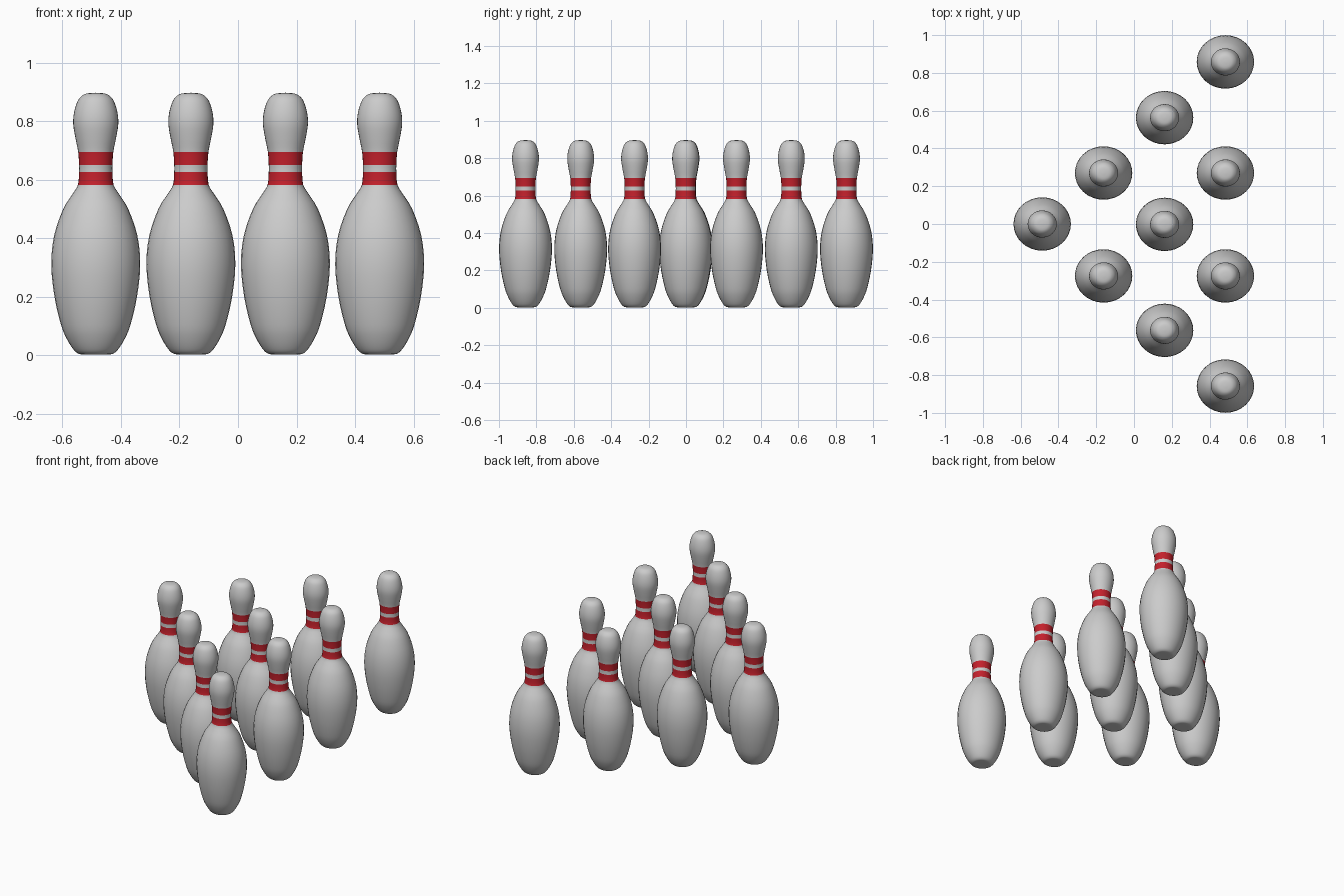
import bpy, bmesh
from math import sin, cos, pi
from mathutils import Vector

if "Cube" in bpy.data.objects:
    bpy.data.objects.remove(bpy.data.objects["Cube"])

SEGMENTS = 32
DEPTH_SCALE = 0.93  # pins are slightly narrower front to back

# Half profile of a pin (radius, height), bottom to top
PROFILE = [(0, 0.003), (0.045, 0.003), (0.062, 0.007), (0.078, 0.022),
           (0.100, 0.058), (0.119, 0.105), (0.141, 0.20), (0.152, 0.31),
           (0.142, 0.41), (0.111, 0.50), (0.080, 0.55), (0.061, 0.582),
           (0.057, 0.627), (0.057, 0.65), (0.060, 0.695), (0.069, 0.74),
           (0.077, 0.79), (0.074, 0.83), (0.063, 0.866), (0.050, 0.884),
           (0.032, 0.894), (0, 0.897)]
STRIPES = [(0.582, 0.627), (0.65, 0.695)]


def smooth_profile(points, steps=3):
    """Catmull-Rom curve through the profile points."""
    p = [Vector(q) for q in points]
    p = [p[0]] + p + [p[-1]]
    out = []
    for a, b, c, d in zip(p, p[1:], p[2:], p[3:]):
        for i in range(steps):
            t = i / steps
            out.append(0.5 * (2 * b + (c - a) * t + (2 * a - 5 * b + 4 * c - d) * t ** 2
                              + (3 * b - a - 3 * c + d) * t ** 3))
    return out + [p[-1]]


def material(name, color):
    m = bpy.data.materials.new(name)
    m.diffuse_color = color
    m.use_nodes = True
    m.node_tree.nodes["Principled BSDF"].inputs["Base Color"].default_value = m.diffuse_color
    return m


def pin_mesh():
    bm = bmesh.new()
    curve = smooth_profile(PROFILE)
    bottom = bm.verts.new((0, 0, curve[0].y))
    top = bm.verts.new((0, 0, curve[-1].y))
    rings = [[bm.verts.new((r * cos(2 * pi * k / SEGMENTS),
                            r * DEPTH_SCALE * sin(2 * pi * k / SEGMENTS), z))
              for k in range(SEGMENTS)] for r, z in curve[1:-1]]
    for k in range(SEGMENTS):
        n = (k + 1) % SEGMENTS
        bm.faces.new((bottom, rings[0][n], rings[0][k]))
        bm.faces.new((top, rings[-1][k], rings[-1][n]))
        for lo, hi in zip(rings, rings[1:]):
            f = bm.faces.new((lo[k], lo[n], hi[n], hi[k]))
            z = (lo[k].co.z + hi[k].co.z) / 2
            f.material_index = int(any(a < z < b for a, b in STRIPES))
    for f in bm.faces:
        f.smooth = True
    mesh = bpy.data.meshes.new("pin")
    bm.to_mesh(mesh)
    bm.free()
    mesh.materials.append(material("pin_body", (0.8, 0.8, 0.8, 1)))
    mesh.materials.append(material("stripe_red", (0.55, 0.015, 0.025, 1)))
    return mesh


# Ten pins in a triangle with its point towards -x
mesh = pin_mesh()
ROWS = [(-0.486, [0]), (-0.161, [-0.275, 0.27]), (0.162, [-0.563, -0.002, 0.563]),
        (0.484, [-0.858, -0.275, 0.27, 0.858])]
for row, (x, ys) in enumerate(ROWS, 1):
    for col, y in enumerate(ys, 1):
        pin = bpy.data.objects.new(f"pin_row{row}_{col}", mesh)
        pin.location = (x, y, 0)
        bpy.context.collection.objects.link(pin)
